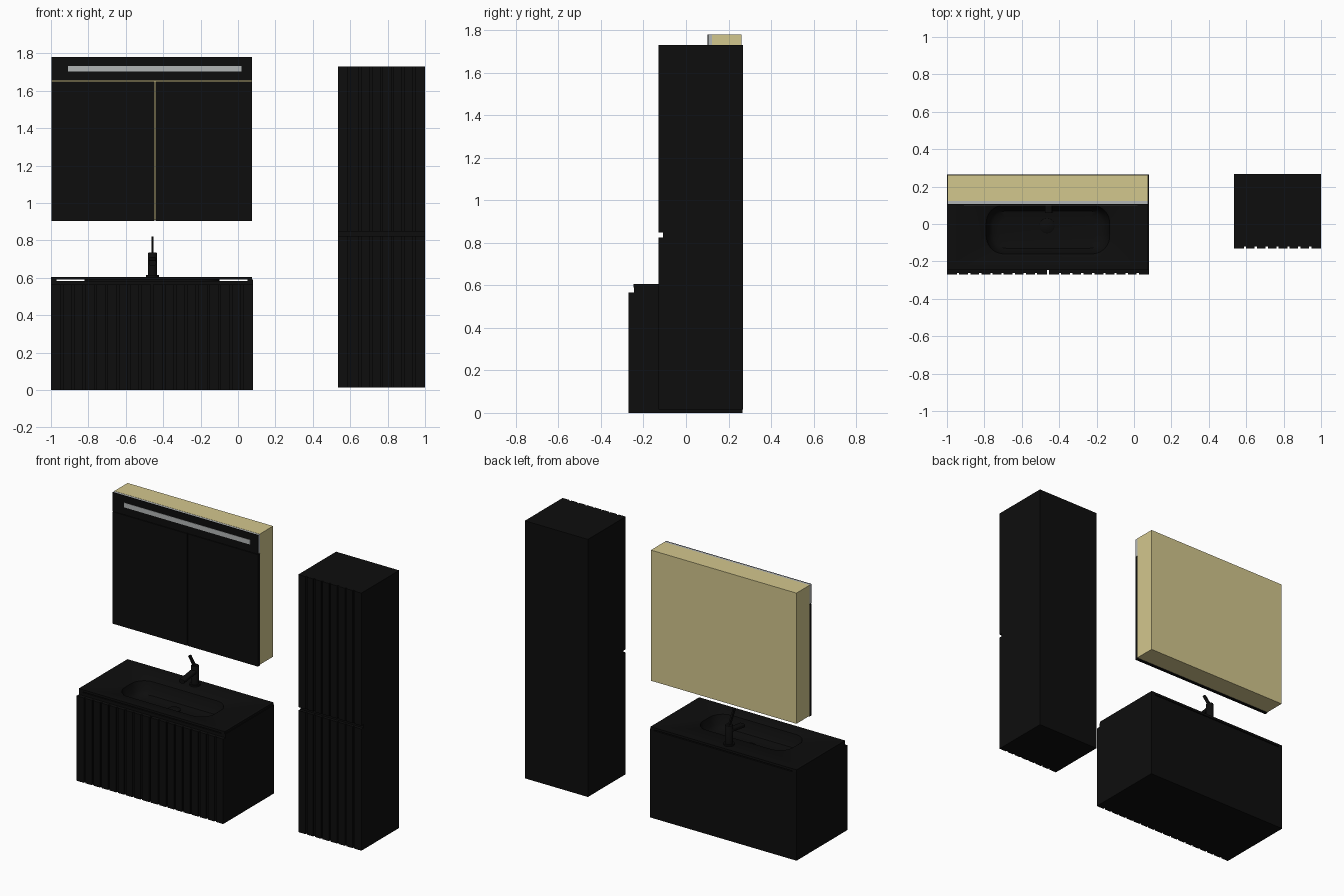
import bpy, bmesh
from math import cos, sin, pi
from mathutils import Matrix, Vector

if "Cube" in bpy.data.objects:
    bpy.data.objects.remove(bpy.data.objects["Cube"])


def material(name, color):
    m = bpy.data.materials.new(name)
    m.diffuse_color = (*color, 1)
    m.use_nodes = True
    m.node_tree.nodes["Principled BSDF"].inputs["Base Color"].default_value = m.diffuse_color
    return m


BLACK = material("matt_black", (0.004, 0.004, 0.004))
WOOD = material("pale_wood", (0.65, 0.57, 0.27))
LIGHT = material("frosted_light", (0.45, 0.47, 0.47))


def finish(name, bm, mat, smooth=False):
    bmesh.ops.recalc_face_normals(bm, faces=bm.faces[:])
    me = bpy.data.meshes.new(name)
    bm.to_mesh(me)
    bm.free()
    ob = bpy.data.objects.new(name, me)
    bpy.context.collection.objects.link(ob)
    me.materials.append(mat)
    if smooth:
        bpy.ops.object.select_all(action='DESELECT')
        ob.select_set(True)
        bpy.context.view_layer.objects.active = ob
        bpy.ops.object.shade_smooth_by_angle(angle=0.6)
    return ob


def box(name, x, y, z, mat=BLACK):
    bm = bmesh.new()
    size = Vector((x[1] - x[0], y[1] - y[0], z[1] - z[0]))
    mid = Vector((sum(x), sum(y), sum(z))) / 2
    bmesh.ops.create_cube(bm, size=1, matrix=Matrix.Translation(mid) @ Matrix.Diagonal((*size, 1)))
    return finish(name, bm, mat)


def loft(name, rings, mat=BLACK):
    """Skin a list of equal-count point rings and cap both ends."""
    bm = bmesh.new()
    loops = [[bm.verts.new(p) for p in ring] for ring in rings]
    for a, b in zip(loops, loops[1:]):
        for i in range(len(a)):
            j = (i + 1) % len(a)
            bm.faces.new((a[i], a[j], b[j], b[i]))
    bm.faces.new(loops[0])
    bm.faces.new(loops[-1])
    return finish(name, bm, mat, True)


def round_rect(x0, x1, y0, y1, r, z, n=10):
    pts = []
    for k, (cx, cy) in enumerate(((x1 - r, y1 - r), (x0 + r, y1 - r), (x0 + r, y0 + r), (x1 - r, y0 + r))):
        for i in range(n + 1):
            a = (k + i / n) * pi / 2
            pts.append((cx + r * cos(a), cy + r * sin(a), z))
    return pts


def circle(cx, cy, r, z, n=32):
    return [(cx + r * cos(2 * pi * i / n), cy + r * sin(2 * pi * i / n), z) for i in range(n)]


def fluted_panel(name, x0, x1, yf, yb, z0, z1, ribs):
    """Door front with vertical ribs, extruded from its plan profile."""
    p, g, d = (x1 - x0) / ribs, 0.006, 0.009
    prof = [(x0, yb)]
    for i in range(ribs):
        a, b = x0 + i * p, x0 + (i + 1) * p
        l = a + (g if i else 0)
        r = b - (g if i < ribs - 1 else 0)
        if i:
            prof.append((l, yf + d))
        prof += [(l, yf), (r, yf)]
        if i < ribs - 1:
            prof.append((r, yf + d))
    prof.append((x1, yb))
    bm = bmesh.new()
    face = bm.faces.new([bm.verts.new((x, y, z0)) for x, y in prof])
    ext = bmesh.ops.extrude_face_region(bm, geom=[face])
    bmesh.ops.translate(bm, vec=(0, 0, z1 - z0), verts=[v for v in ext["geom"] if isinstance(v, bmesh.types.BMVert)])
    return finish(name, bm, BLACK)


# vanity carcass
X0, X1, XM = -1.0, 0.08, -0.46
box("vanity_side_left", (X0, X0 + 0.03), (-0.245, 0.265), (0, 0.59))
box("vanity_side_right", (X1 - 0.03, X1), (-0.245, 0.265), (0, 0.59))
box("vanity_bottom", (X0 + 0.03, X1 - 0.03), (-0.245, 0.265), (0, 0.03))
box("vanity_back", (X0 + 0.03, X1 - 0.03), (0.245, 0.265), (0.03, 0.584))
box("vanity_front_rail", (X0 + 0.03, X1 - 0.03), (-0.245, -0.225), (0.03, 0.584))

# vanity fluted doors
fluted_panel("vanity_door_left", X0, XM - 0.005, -0.27, -0.245, 0, 0.565, 9)
fluted_panel("vanity_door_right", XM + 0.005, X1, -0.27, -0.245, 0, 0.565, 9)

# washbasin slab with sunken bowl, from underside cap round to bowl floor
loft("washbasin", [
    round_rect(-0.76, -0.16, -0.14, 0.08, 0.08, 0.49),
    round_rect(-0.82, -0.10, -0.19, 0.13, 0.10, 0.55),
    round_rect(-0.82, -0.10, -0.19, 0.13, 0.10, 0.59),
    round_rect(X0, X1 - 0.004, -0.247, 0.265, 0.003, 0.59),
    round_rect(X0, X1 - 0.004, -0.247, 0.265, 0.003, 0.605),
    round_rect(-0.80, -0.12, -0.17, 0.11, 0.10, 0.605),
    round_rect(-0.79, -0.13, -0.16, 0.10, 0.095, 0.598),
    round_rect(-0.775, -0.145, -0.145, 0.085, 0.085, 0.54),
    round_rect(-0.755, -0.165, -0.13, 0.07, 0.075, 0.52),
    round_rect(-0.72, -0.20, -0.10, 0.04, 0.06, 0.512),
])
loft("drain_cover", [circle(-0.465, -0.01, 0.04, 0.511), circle(-0.465, -0.01, 0.04, 0.519),
                     circle(-0.465, -0.01, 0.034, 0.523)])

# tap
TX, TY = -0.457, 0.20
loft("tap_base", [circle(TX, TY, 0.034, 0.605), circle(TX, TY, 0.034, 0.615)])
loft("tap_body", [circle(TX, TY, 0.025, 0.614), circle(TX, TY, 0.025, 0.73), circle(TX, TY, 0.022, 0.735)])
spout = []
for y, z in ((TY, 0.70), (0.06, 0.68)):
    spout.append([(x, y, zz) for x, _, zz in
                  ((a, 0, z + b) for a, b, _ in round_rect(TX - 0.02, TX + 0.02, -0.013, 0.013, 0.01, 0, 4))])
loft("tap_spout", spout)
loft("tap_lever", [[(TX + sx * 0.005, y + sy * 0.011, z) for sx, sy in ((-1, -1), (1, -1), (1, 1), (-1, 1))]
                   for y, z in ((TY - 0.003, 0.73), (TY - 0.055, 0.82))])

# mirror cabinet
MX0, MX1 = -0.997, 0.075
box("mirror_cabinet_body", (MX0, MX1), (0.122, 0.262), (0.91, 1.78), WOOD)
box("mirror_door_left", (MX0, -0.4455), (0.102, 0.122), (0.905, 1.65))
box("mirror_door_right", (-0.4415, MX1), (0.102, 0.122), (0.905, 1.65))
box("light_panel_front", (MX0, MX1), (0.102, 0.106), (1.654, 1.78))
box("light_panel_back", (MX0, MX1), (0.106, 0.122), (1.654, 1.779), LIGHT)
box("light_strip", (-0.91, 0.02), (0.1, 0.104), (1.703, 1.734), LIGHT)

# tall cabinet
CX0, CX1 = 0.535, 1.0
box("tall_cabinet_body", (CX0, CX1), (-0.108, 0.268), (0.015, 1.73))
fluted_panel("tall_cabinet_lower_door", CX0, CX1, -0.13, -0.108, 0.015, 0.825, 8)
fluted_panel("tall_cabinet_upper_door", CX0, CX1, -0.13, -0.108, 0.847, 1.73, 8)
